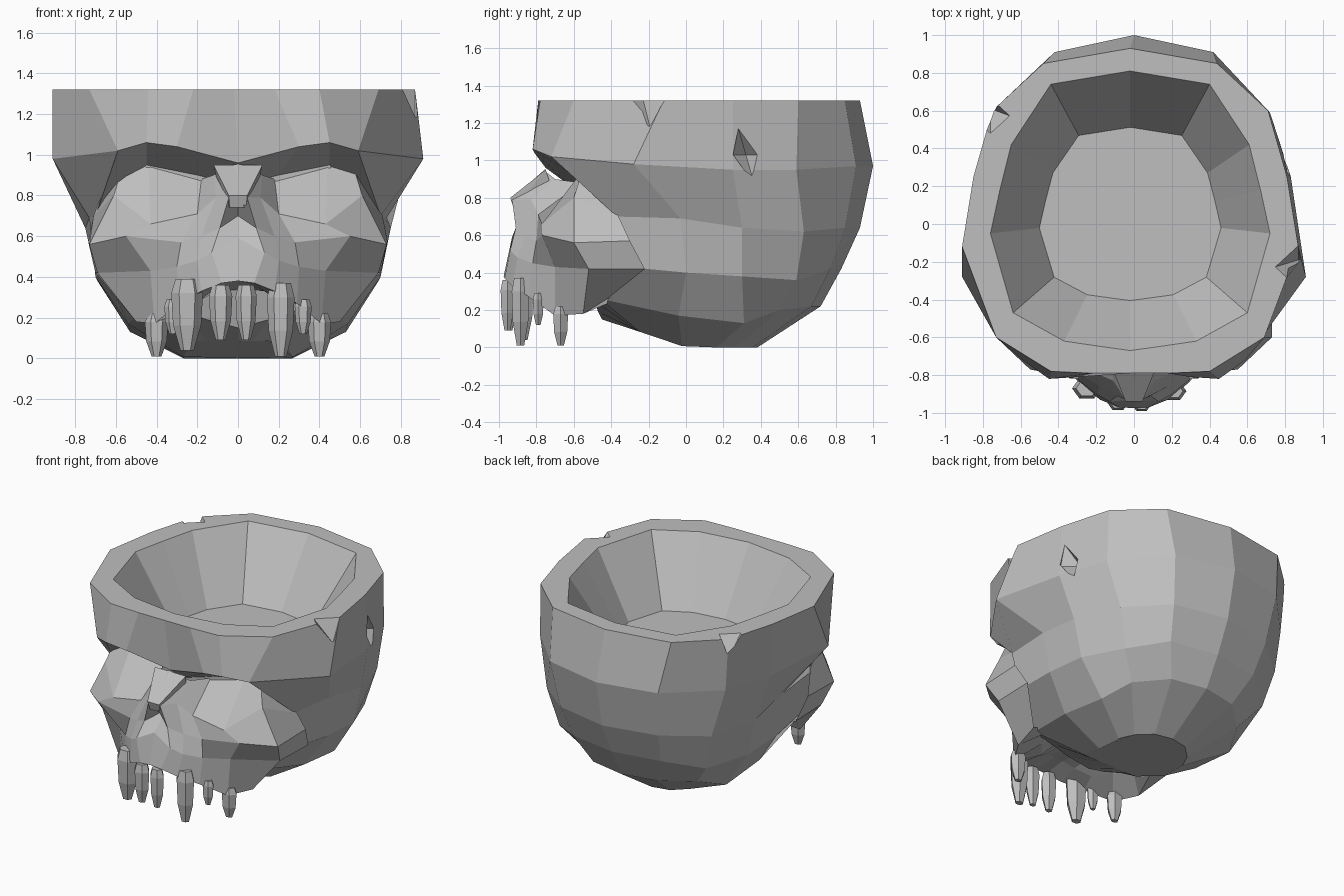
import bpy, bmesh, math

if "Cube" in bpy.data.objects:
    bpy.data.objects.remove(bpy.data.objects["Cube"])

bone = bpy.data.materials.new("bone_grey")
bone.diffuse_color = (0.52, 0.52, 0.52, 1)
bone.use_nodes = True
bone.node_tree.nodes["Principled BSDF"].inputs["Base Color"].default_value = bone.diffuse_color


def make(name, bm, recalc=True):
    if recalc:
        bmesh.ops.recalc_face_normals(bm, faces=bm.faces[:])
    me = bpy.data.meshes.new(name)
    bm.to_mesh(me)
    bm.free()
    ob = bpy.data.objects.new(name, me)
    bpy.context.collection.objects.link(ob)
    me.materials.append(bone)
    return ob


def flip(p):
    return (-p[0], p[1], p[2])


def bridge(bm, rows, closed):
    n = len(rows[0])
    for a, b in zip(rows, rows[1:]):
        for i in range(n if closed else n - 1):
            j = (i + 1) % n
            bm.faces.new((a[i], a[j], b[j], b[i]))


def flat(z, pts):
    return [(x, y, z) for x, y in pts]


# Half rings of the cranium, from back centre round to front centre
inner = flat(1.32, [(0, .81), (.42, .74), (.63, .42), (.69, .18), (.74, -.05), (.62, -.47),
                    (.35, -.62), (.18, -.645), (0, -.67)])
floor = [(x * .65, y * .62 + .01, .88) for x, y, z in inner]
rim = flat(1.32, [(0, .93), (.46, .85), (.73, .6), (.83, .25), (.89, -.12), (.71, -.6),
                  (.42, -.78), (.2, -.79), (0, -.79)])
brow = [(0, 1, .97), (.42, .91, .97), (.72, .59, .95), (.83, .25, .95), (.91, -.28, .98),
        (.59, -.72, 1.02), (.45, -.82, 1.06), (.30, -.81, 1.04), (0, -.75, .96)]
temple = [(0, .93, .64), (.38, .85, .64), (.64, .63, .62), (.75, .3, .64), (.73, -.03, .69),
          (.70, -.37, .70), (.45, -.56, .95), (.2, -.57, .9), (0, -.6, .85)]
ear = [(0, .83, .42), (.34, .77, .42), (.57, .59, .36), (.69, .3, .38), (.70, 0, .40),
       (.66, -.42, .44)] + [(x, -.55, .45) for x in (.4, .2, 0)]
base = [(0, .72, .22), (.25, .67, .22), (.44, .5, .2), (.53, .31, .13), (.54, -.04, .17),
        (.44, -.46, .26), (.3, -.48, .24), (.15, -.47, .19), (0, -.45, .15)]
under = [(x * .5, y * .53, max(0, -y) * .18) for x, y, z in base]

bm = bmesh.new()
rows = []
for half in (floor, inner, rim, brow, temple, ear, base, under):
    dx = -.02 if half in (floor, inner, rim) else 0    # the opening leans to one side
    ring = half + [flip(p) for p in half[-2:0:-1]]
    rows.append([bm.verts.new((x + dx, y, z)) for x, y, z in ring])
bridge(bm, rows, True)
bm.faces.new(rows[0])
bm.faces.new(rows[-1])
cranium = make("cranium_bowl", bm)

# Chips in the rim and a puncture in the side
for loc, size in (((.87, -.23, 1.33), (.13, .12, .16)),
                  ((-.76, .57, 1.33), (.11, .10, .14)),
                  ((.81, .32, 1.03), (.10, .08, .14))):
    cb = bmesh.new()
    mid = [cb.verts.new((loc[0] + size[0] * a, loc[1] + size[1] * b, loc[2]))
           for a, b in ((1, 0), (0, 1), (-1, 0), (0, -1))]
    for s in (-1, 1):
        tip = cb.verts.new((loc[0], loc[1] - .04 * s, loc[2] + s * size[2]))
        for i in range(4):
            cb.faces.new((mid[i], mid[(i + 1) % 4], tip))
    cutter = make("chip_cutter", cb)
    mod = cranium.modifiers.new("chip", 'BOOLEAN')
    mod.operation = 'DIFFERENCE'
    mod.solver = 'EXACT'
    mod.object = cutter
    bpy.context.view_layer.objects.active = cranium
    bpy.ops.object.modifier_apply(modifier=mod.name)
    bpy.data.objects.remove(cutter)

# Half rows of the mid face, from centre out to the side of the cheek
socket_back = [(0, -.75, .955), (.07, -.75, .94), (.12, -.70, .9), (.18, -.56, .88),
               (.44, -.55, .95), (.57, -.56, .93), (.68, -.40, .78)]
socket_rim = [(0, -.93, .80), (.045, -.93, .79), (.11, -.83, .79), (.2, -.79, .71),
              (.43, -.77, .66), (.61, -.60, .80), (.71, -.36, .70)]
cheekbone = [(0, -.78, .70), (.09, -.91, .64), (.18, -.86, .60), (.28, -.80, .57),
             (.55, -.77, .60), (.73, -.60, .56), (.735, -.30, .57)]
upper_jaw = [(0, -.93, .59), (.13, -.94, .52), (.2, -.90, .48), (.3, -.82, .45),
             (.43, -.70, .43), (.69, -.52, .42), (.70, -.22, .42)]
gum = [(0, -.975, .38), (.08, -.97, .37), (.18, -.93, .33), (.29, -.84, .27),
       (.41, -.70, .17), (.50, -.55, .18), (.48, -.42, .26)]
# The palate steps in from the gum line and runs back under the cranium
palate = [(x * .72, y * .8, max(z, .27)) for x, y, z in gum]
throat = [(x * .6, -.46, .33) for x, y, z in gum]

bm = bmesh.new()
rows = [[bm.verts.new(p) for p in [flip(q) for q in half[:0:-1]] + half]
        for half in (socket_back, socket_rim, cheekbone, upper_jaw, gum, palate, throat)]
bridge(bm, rows, False)
face = make("mid_face", bm, recalc=False)
if sum(p.normal.y * p.area for p in face.data.polygons) > 0:
    face.data.flip_normals()

# Nose bridge with a blunt broken end
bm = bmesh.new()
pts = [bm.verts.new((s * x, y, z)) for s in (-1, 1) for x, y, z in
       ((.12, -.75, .95), (.045, -.94, .80), (.04, -.92, .74), (.06, -.78, .75), (.1, -.72, .86))]
bmesh.ops.convex_hull(bm, input=pts)
make("nose_bridge", bm)

# Teeth: x, y, width, top z, tip z
teeth = [(-.085, -.945, .11, .36, .09), (.04, -.955, .10, .36, .09),
         (-.25, -.87, .15, .39, .04), (.21, -.885, .13, .37, .01)]
for s in (-1, 1):
    teeth += [(s * .32, -.79, .08, .29, .12), (s * .40, -.67, .11, .22, .01)]
for k, (x, y, w, top, tip) in enumerate(teeth):
    bm = bmesh.new()
    rings = []
    for t, r in ((0, .38), (.2, .52), (.65, .46), (1, .22)):
        rings.append([bm.verts.new((x + w * r * math.cos(math.tau * i / 6),
                                    y + w * r * .8 * math.sin(math.tau * i / 6),
                                    top - (top - tip) * t)) for i in range(6)])
    bridge(bm, rings, True)
    bm.faces.new(rings[0])
    bm.faces.new(rings[-1])
    make(f"tooth_{k + 1}", bm)
